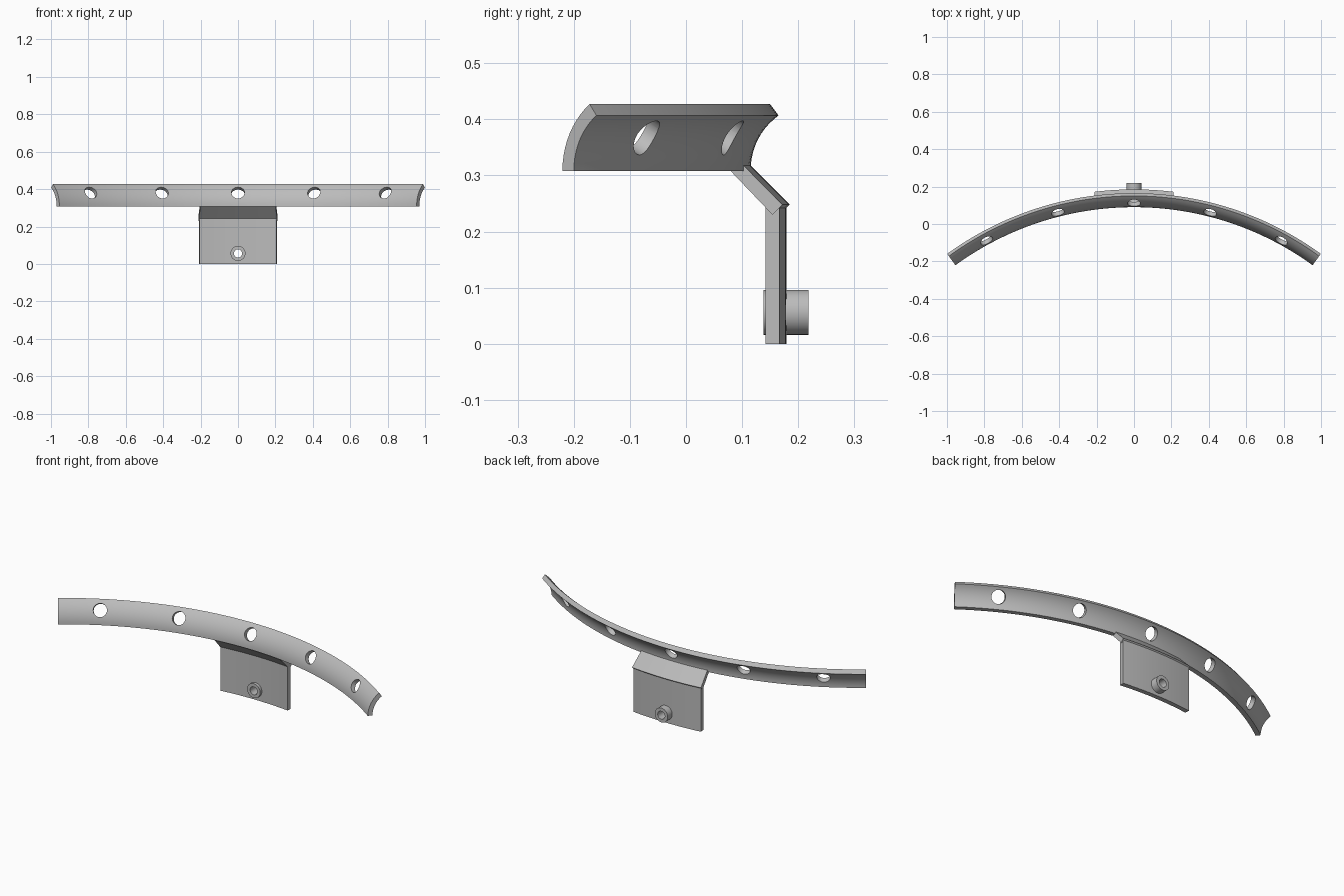
import bpy, bmesh
from math import sin, cos, radians, asin
from mathutils import Vector, Matrix

cube = bpy.data.objects.get("Cube")
if cube:
    bpy.data.objects.remove(cube, do_unlink=True)

CY = -1.534  # centre of the big arc on the y axis

grey = bpy.data.materials.new("plain grey")
grey.use_nodes = True
colour = (0.5, 0.5, 0.5, 1)
grey.diffuse_color = colour
grey.node_tree.nodes["Principled BSDF"].inputs["Base Color"].default_value = colour


def finish_mesh(name, bm):
    bmesh.ops.recalc_face_normals(bm, faces=bm.faces)
    mesh = bpy.data.meshes.new(name)
    bm.to_mesh(mesh)
    bm.free()
    mesh.materials.append(grey)
    obj = bpy.data.objects.new(name, mesh)
    bpy.context.collection.objects.link(obj)
    return obj


def sweep(name, profile, half_angle, steps):
    """Sweep a closed (y at the middle, z) profile along the big arc."""
    bm = bmesh.new()
    rings = []
    for i in range(steps + 1):
        a = half_angle * (2 * i / steps - 1)
        rings.append([bm.verts.new(((y - CY) * sin(a), CY + (y - CY) * cos(a), z))
                      for y, z in profile])
    n = len(profile)
    for r0, r1 in zip(rings, rings[1:]):
        for j in range(n):
            k = (j + 1) % n
            bm.faces.new((r0[j], r0[k], r1[k], r1[j]))
    bm.faces.new(rings[0])
    bm.faces.new(rings[-1])
    return finish_mesh(name, bm)


def cylinder(name, centre, axis, radius, length):
    bm = bmesh.new()
    turn = Vector(axis).to_track_quat('Z', 'Y').to_matrix().to_4x4()
    bmesh.ops.create_cone(bm, cap_ends=True, segments=40, radius1=radius,
                          radius2=radius, depth=length,
                          matrix=Matrix.Translation(centre) @ turn)
    return finish_mesh(name, bm)


def activate(obj):
    bpy.ops.object.select_all(action='DESELECT')
    obj.select_set(True)
    bpy.context.view_layer.objects.active = obj


def cut(obj, cutter):
    activate(obj)
    mod = obj.modifiers.new("hole", 'BOOLEAN')
    mod.operation = 'DIFFERENCE'
    mod.solver = 'EXACT'
    mod.object = cutter
    bpy.ops.object.modifier_apply(modifier=mod.name)
    bpy.data.objects.remove(cutter, do_unlink=True)


# Curved rail: a flared strip between two concentric arcs
FY, FZ = 0.238, 0.308  # centre of the flare arcs
def flare(radius, top):
    end = asin((top - FZ) / radius)
    return [(FY - radius * cos(end * i / 10), FZ + radius * sin(end * i / 10))
            for i in range(11)]

rail = sweep("curved_rail", flare(0.123, 0.407) + flare(0.148, 0.427)[::-1],
             asin(1 / 1.701), 72)

# Five holes square to the flared surface
tilt = radians(30)
for i in range(-2, 3):
    a = radians(14.3) * i
    r = FY - CY - 0.135 * cos(tilt)
    centre = (r * sin(a), CY + r * cos(a), FZ + 0.135 * sin(tilt))
    axis = (-cos(tilt) * sin(a), -cos(tilt) * cos(a), sin(tilt))
    cut(rail, cylinder("hole_cutter", centre, axis, 0.035, 0.09))

# Mounting plate and the sloped web joining it to the rail
plate = sweep("mounting_plate",
              [(0.154, 0), (0.179, 0), (0.179, 0.246), (0.154, 0.246)],
              radians(7), 16)
web = sweep("sloped_web",
            [(0.185, 0.248), (0.167, 0.23), (0.091, 0.309), (0.115, 0.318)],
            radians(7.1), 16)

# Tubular boss through the plate
boss = cylinder("screw_boss", (0, 0.178, 0.056), (0, 1, 0), 0.04, 0.08)
for part in (plate, boss):
    cut(part, cylinder("bore_cutter", (0, 0.178, 0.056), (0, 1, 0), 0.022, 0.2))

for part in (rail, plate, web, boss):
    activate(part)
    bpy.ops.object.shade_smooth_by_angle(angle=radians(30))
